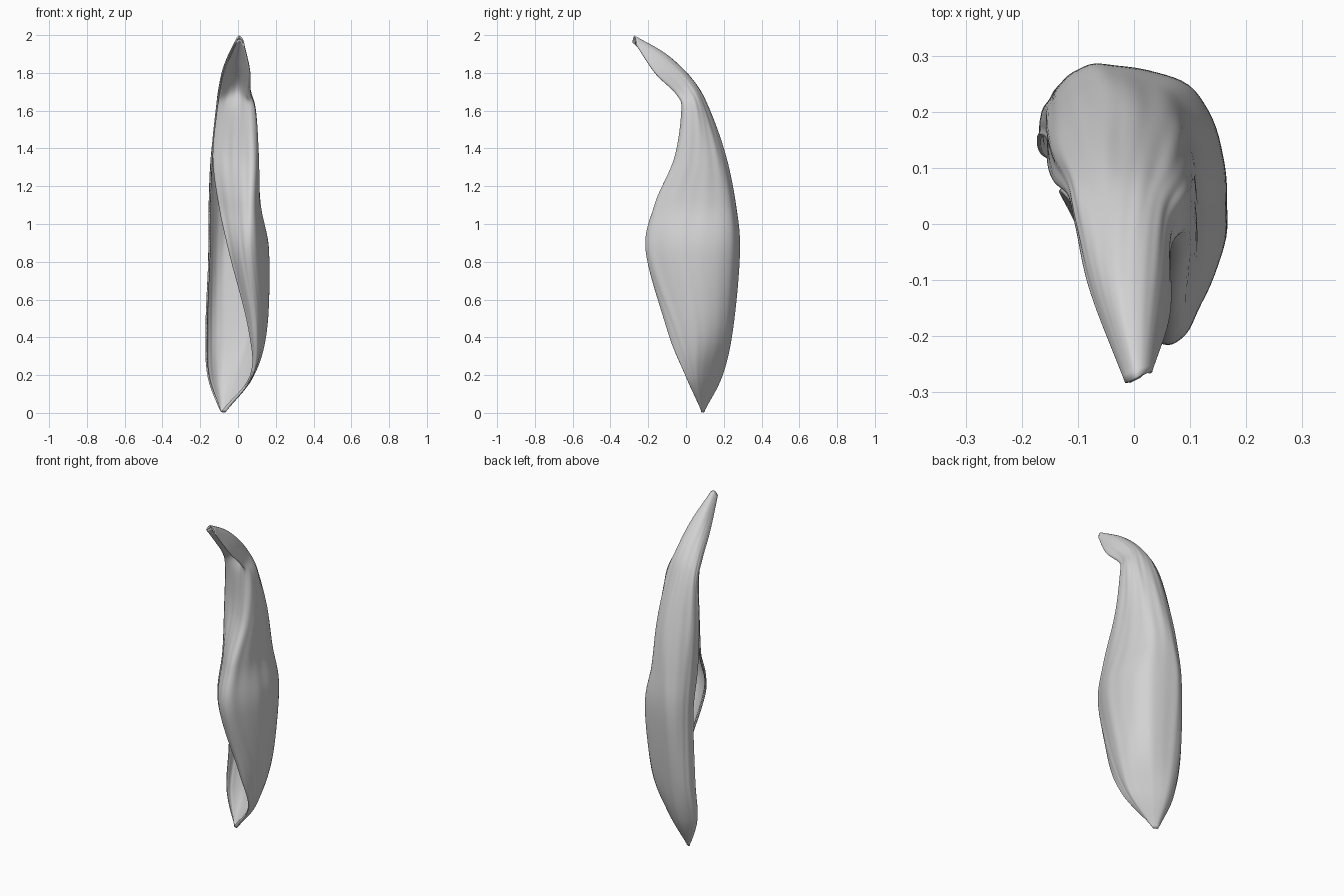
import bpy
import bmesh
import math
from mathutils import Vector

cube = bpy.data.objects.get("Cube")
if cube:
    bpy.data.objects.remove(cube, do_unlink=True)

# One plain grey for the whole petal
SHADE = (0.65, 0.65, 0.65, 1)
grey = bpy.data.materials.new("pale_grey")
grey.use_nodes = True
grey.diffuse_color = SHADE
grey.node_tree.nodes["Principled BSDF"].inputs["Base Color"].default_value = SHADE

# Cross-sections: height, rim droop, then eight (x, y) points running from
# the right rim, around the back and left side, to the rim folded across the front
SECTIONS = [
    (.2, 0, (-.158, .12), (-.148, .15), (-.09, .19), (0, .155), (.075, .07), (.078, .03), (.075, 0), (.066, .01)),
    (.45, 0, (-.168, .155), (-.152, .21), (-.08, .245), (.075, .207), (.148, .07), (.125, -.05), (.09, -.1), (.055, -.07)),
    (.85, 0, (-.152, .15), (-.145, .22), (-.07, .28), (.115, .225), (.161, 0), (.09, -.19), (.025, -.195), (-.045, -.12)),
    (1.1, 0, (-.15, .105), (-.14, .195), (-.05, .26), (.08, .21), (.117, .02), (.08, -.155), (0, -.12), (-.1, 0)),
    (1.35, 0, (-.138, .075), (-.13, .15), (-.03, .21), (.07, .17), (.105, .06), (.085, -.055), (-.02, -.005), (-.132, .06)),
    (1.6, 0, (-.114, .05), (-.105, .09), (-.03, .125), (.05, .1), (.09, .05), (.075, -.02), (-.01, .01), (-.11, .038)),
    (1.75, .06, (-.1, -.01), (-.09, .02), (-.03, .042), (.03, .033), (.06, 0), (.055, -.05), (0, .015), (-.094, -.013)),
    (1.89, .09, (-.075, -.12), (-.06, -.11), (-.03, -.1), (.02, -.1), (.05, -.12), (.058, -.16), (0, -.12), (-.07, -.12)),
]
# Sideways place at the tip, and share of the droop, for each rib
RIBS = [(-.5, .7), (-.35, .3), (-.1, 0), (.15, .1), (.4, .5), (.5, 1), (.1, .4), (-.45, .75)]


def spline(points, t):
    """Catmull-Rom curve through points, t from 0 to 1."""
    last = len(points) - 1
    i = min(int(t * last), last - 1)
    f = t * last - i
    b, c = points[i], points[i + 1]
    a = points[i - 1] if i else b * 2 - c
    d = points[i + 2] if i + 2 <= last else c * 2 - b
    return (b * 2 + (c - a) * f + (a * 2 - b * 5 + c * 4 - d) * f ** 2
            + (b * 3 - a - c * 3 + d) * f ** 3) / 2


# Lengthwise ribs, pinched at the base and at the hooked tip
ribs = []
for k, (side, droop) in enumerate(RIBS):
    rib = [Vector((-.08 + .02 * side, .09 - .01 * side, .005))]
    rib += [Vector((*s[2 + k], s[0] - s[1] * droop)) for s in SECTIONS]
    rib.append(Vector((.008 + .04 * side, -.273 + .02 * side, 1.993 - .04 * droop)))
    ribs.append(rib)

# Petal sheet swept through the ribs, with fine lengthwise ripples
ROWS, COLS = 120, 98
bm = bmesh.new()
grid = []
for r in range(ROWS + 1):
    v = r / ROWS
    section = [spline(rib, v) for rib in ribs]
    row = []
    for c in range(COLS + 1):
        u = c / COLS
        p = spline(section, u)
        along = spline(section, min(u + .01, 1)) - spline(section, max(u - .01, 0))
        normal = Vector((-along.y, along.x, 0)).normalized()
        ripple = math.sin(u * 60 + 3 * math.sin(v * 5)) + 0.6 * math.sin(u * 105 + v * 9)
        row.append(bm.verts.new(p + normal * ripple * 0.0013 * math.sin(math.pi * v)))
    grid.append(row)
for low, high in zip(grid, grid[1:]):
    for c in range(COLS):
        bm.faces.new((low[c], low[c + 1], high[c + 1], high[c]))
bmesh.ops.recalc_face_normals(bm, faces=bm.faces)
mesh = bpy.data.meshes.new("petal")
bm.to_mesh(mesh)
bm.free()
mesh.materials.append(grey)
petal = bpy.data.objects.new("petal", mesh)
bpy.context.collection.objects.link(petal)

# Thin flesh and smooth shading
flesh = petal.modifiers.new("flesh", "SOLIDIFY")
flesh.thickness = 0.008
flesh.offset = 0
bpy.context.view_layer.objects.active = petal
petal.select_set(True)
bpy.ops.object.shade_smooth_by_angle(angle=math.radians(50))
